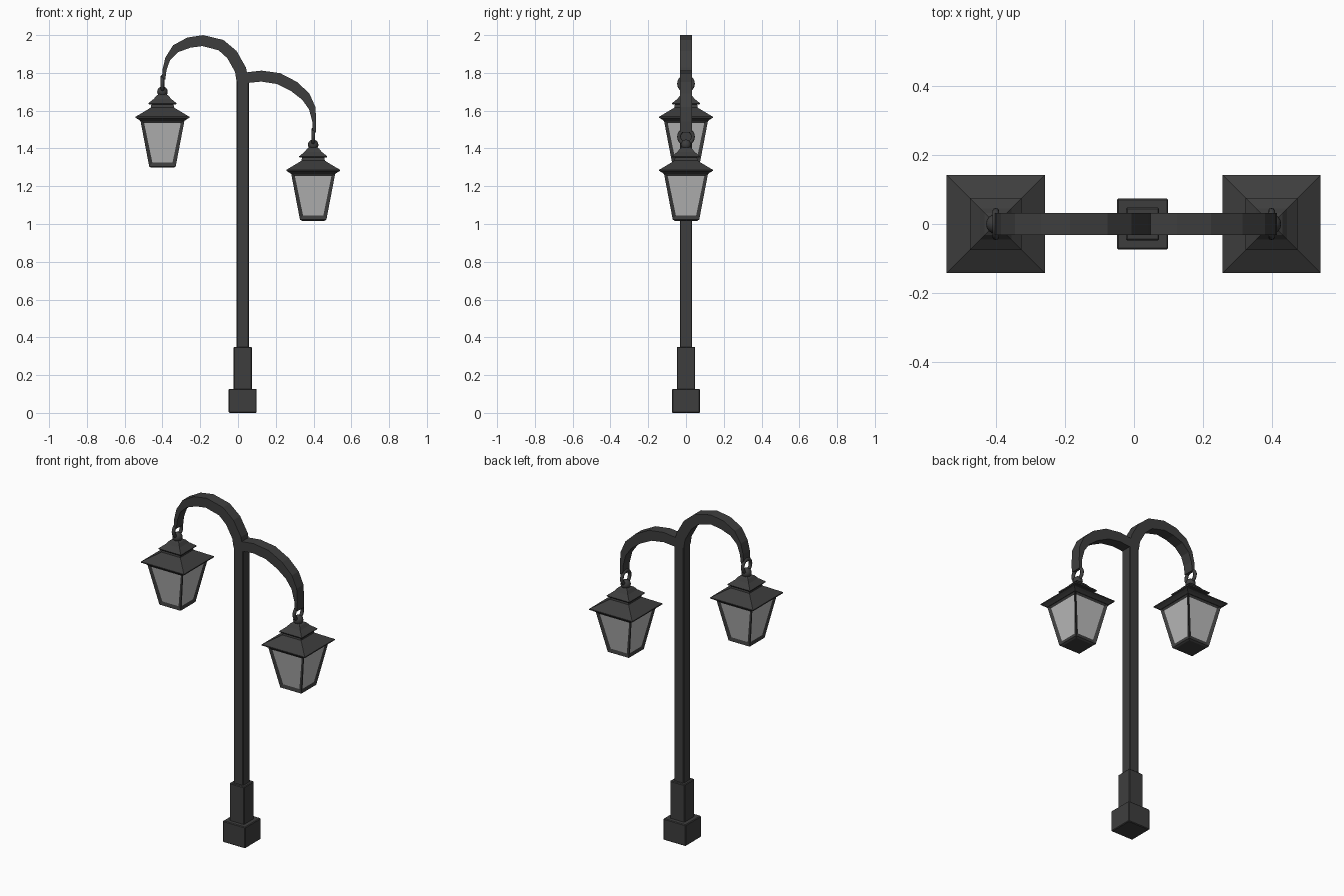
import bpy, bmesh
from mathutils import Vector

if "Cube" in bpy.data.objects:
    bpy.data.objects.remove(bpy.data.objects["Cube"], do_unlink=True)


def make_material(name, value):
    mat = bpy.data.materials.new(name)
    mat.use_nodes = True
    colour = (value, value, value, 1)
    mat.diffuse_color = colour
    bsdf = next(n for n in mat.node_tree.nodes if n.type == "BSDF_PRINCIPLED")
    bsdf.inputs["Base Color"].default_value = colour
    return mat


iron = make_material("dark iron", 0.048)
glass = make_material("frosted glass", 0.5)


def finish(bm, name, mats=(iron,)):
    mesh = bpy.data.meshes.new(name)
    bm.to_mesh(mesh)
    bm.free()
    obj = bpy.data.objects.new(name, mesh)
    bpy.context.collection.objects.link(obj)
    for mat in mats:
        mesh.materials.append(mat)
    return obj


def skin(sections):
    """Join four-cornered sections into one capped solid."""
    bm = bmesh.new()
    rings = [[bm.verts.new(p) for p in s] for s in sections]
    for a, b in zip(rings, rings[1:]):
        for i in range(4):
            j = (i + 1) % 4
            bm.faces.new((a[i], a[j], b[j], b[i]))
    bm.faces.new(rings[0])
    bm.faces.new(rings[-1])
    bmesh.ops.recalc_face_normals(bm, faces=bm.faces)
    return bm


def square_loft(x, z0, profile):
    """Square sections given as (half width, height)."""
    corners = ((-1, -1), (1, -1), (1, 1), (-1, 1))
    return skin([[(x + h * cx, h * cy, z0 + z) for cx, cy in corners]
                 for h, z in profile])


def arm(name, path):
    """Curved bar that tapers; path holds (x, z, thickness)."""
    half_depth = 0.032
    pts = [Vector((x, 0, z)) for x, z, t in path]
    sections = []
    for i, p in enumerate(pts):
        d = pts[min(i + 1, len(pts) - 1)] - pts[max(i - 1, 0)]
        n = Vector((-d.z, 0, d.x)).normalized() * path[i][2] / 2
        y = Vector((0, half_depth, 0))
        sections.append([p + n + y, p + n - y, p - n - y, p - n + y])
    return finish(skin(sections), name)


def lantern(side, x, z):
    """Hanging lantern; z is the height of its underside."""
    # Tapered frame with recessed panes on all four sides
    bm = square_loft(x, z, [(0.060, 0), (0.070, 0.006), (0.117, 0.252)])
    panes = [f for f in bm.faces if abs(f.normal.z) < 0.4 and f.calc_area() > 0.02]
    bmesh.ops.inset_individual(bm, faces=panes, thickness=0.026, depth=-0.008)
    for f in panes:
        f.material_index = 1
    finish(bm, side + "_lantern_body", (iron, glass))

    # Two-tier roof
    finish(square_loft(x, z, [(0.117, 0.248), (0.128, 0.256), (0.142, 0.264),
                              (0.142, 0.270), (0.100, 0.295), (0.062, 0.318),
                              (0.058, 0.339)]), side + "_lantern_roof")
    finish(square_loft(x, z, [(0.072, 0.335), (0.075, 0.341), (0.045, 0.365),
                              (0.032, 0.382), (0.018, 0.390)]), side + "_lantern_cap")

    # Round finial
    bpy.ops.mesh.primitive_uv_sphere_add(segments=16, ring_count=8, radius=0.028,
                                         location=(x, 0, z + 0.402))
    ball = bpy.context.object
    ball.name = side + "_lantern_finial"
    ball.data.materials.append(iron)
    bpy.ops.object.shade_smooth()

    # Hanging ring
    bpy.ops.mesh.primitive_torus_add(major_radius=0.037, minor_radius=0.010,
                                     major_segments=20, minor_segments=8,
                                     location=(x, 0, z + 0.445),
                                     rotation=(0, 1.5708, 0))
    ring = bpy.context.object
    ring.name = side + "_hanging_ring"
    ring.data.materials.append(iron)
    bpy.ops.object.shade_smooth()


# Post: stepped square base and shaft
post_x = 0.025
for name, half, low, high in (("base_block", 0.074, 0, 0.127),
                              ("base_collar", 0.048, 0.12, 0.35),
                              ("post_shaft", 0.032, 0.34, 1.775)):
    part = finish(square_loft(post_x, 0, [(half, low), (half, high)]), name)
    bevel = part.modifiers.new("soft edges", "BEVEL")
    bevel.width = 0.004
    bevel.segments = 1

# Curved arms
arm("right_arm", [(0.024, 1.76, 0.064), (0.013, 1.817, 0.062), (-0.032, 1.897, 0.062),
                  (-0.09, 1.947, 0.060), (-0.187, 1.971, 0.058), (-0.261, 1.96, 0.056),
                  (-0.33, 1.928, 0.045), (-0.372, 1.875, 0.028), (-0.389, 1.817, 0.021),
                  (-0.394, 1.765, 0.018)])
arm("left_arm", [(0.03, 1.773, 0.056), (0.124, 1.783, 0.058), (0.214, 1.77, 0.060),
                 (0.298, 1.727, 0.058), (0.359, 1.674, 0.050), (0.393, 1.613, 0.036),
                 (0.404, 1.541, 0.020), (0.404, 1.484, 0.016)])

lantern("right", -0.4, 1.298)
lantern("left", 0.398, 1.017)
